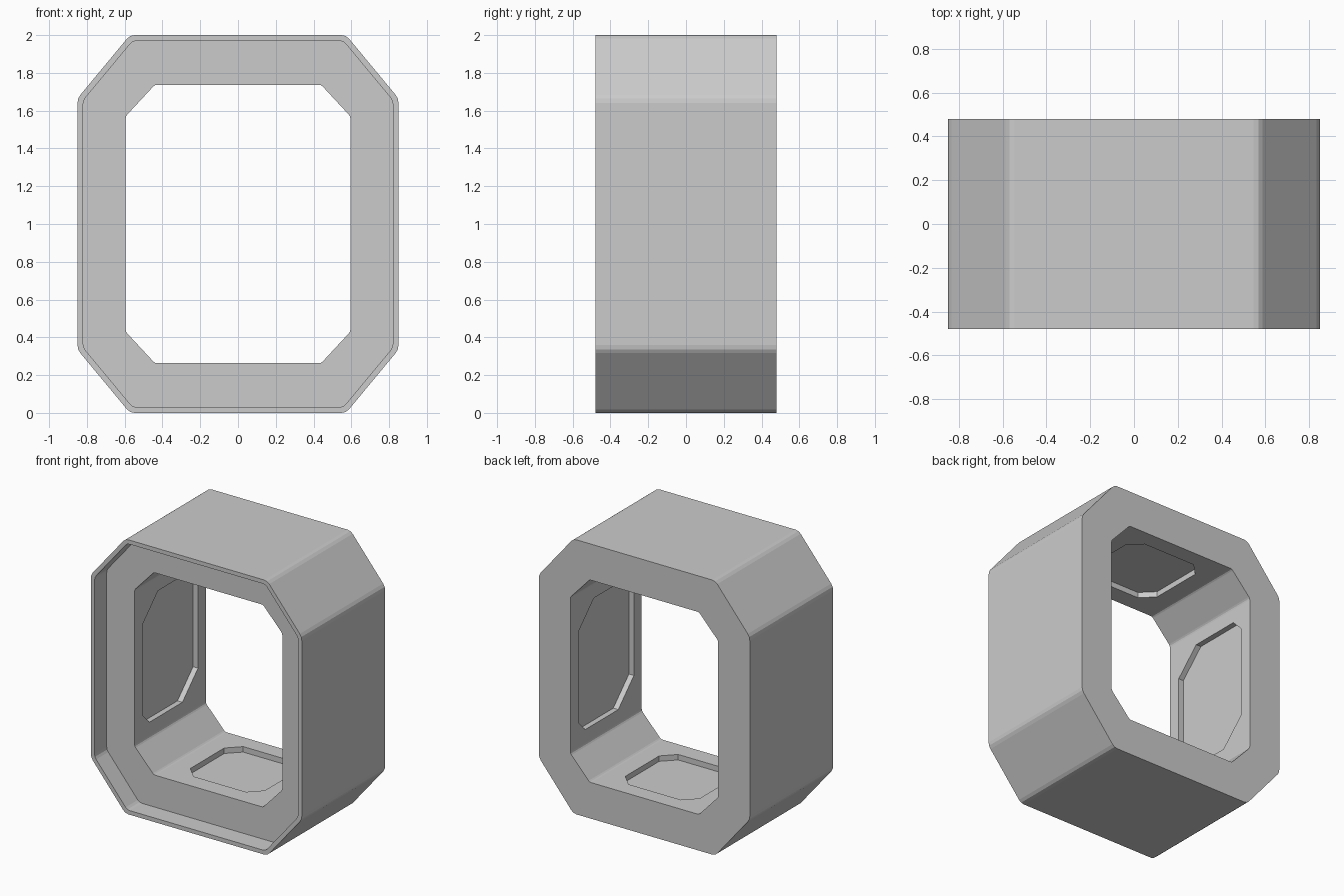
import bpy
import bmesh
from mathutils import Vector

old = bpy.data.objects.get("Cube")
if old:
    bpy.data.objects.remove(old, do_unlink=True)

grey = bpy.data.materials.new("plain_grey")
grey.use_nodes = True
grey.diffuse_color = (0.6, 0.6, 0.6, 1)
grey.node_tree.nodes["Principled BSDF"].inputs["Base Color"].default_value = (0.6, 0.6, 0.6, 1)


def cut_corners(points, cuts, rounded=False):
    """Replace each corner by a chamfer, or by a three-point round."""
    out = []
    for i, (p, c) in enumerate(zip(points, cuts)):
        p = Vector(p)
        before = p + (Vector(points[i - 1]) - p).normalized() * c
        after = p + (Vector(points[(i + 1) % len(points)]) - p).normalized() * c
        middle = (before + after) / 4 + p / 2
        out += [before, middle, after] if rounded else [before, after]
    return out


def octagon(half_w, half_h, flat_x, flat_z, radius):
    """Symmetric octagon in x and z with slightly rounded corners."""
    quarter = [(half_w, flat_z), (flat_x, half_h)]
    pts = quarter + [(-x, z) for x, z in reversed(quarter)]
    pts += [(-x, -z) for x, z in pts]
    return cut_corners(pts, [radius] * 8, True)


def make_object(name, loops, closed):
    """Skin a list of equal loops; closed joins last to first, else caps the ends."""
    bm = bmesh.new()
    rings = [[bm.verts.new(p) for p in loop] for loop in loops]
    n = len(rings[0])
    pairs = list(zip(rings, rings[1:]))
    if closed:
        pairs.append((rings[-1], rings[0]))
    else:
        bm.faces.new(rings[0])
        bm.faces.new(rings[-1])
    for a, b in pairs:
        for i in range(n):
            j = (i + 1) % n
            bm.faces.new((a[i], a[j], b[j], b[i]))
    bmesh.ops.recalc_face_normals(bm, faces=bm.faces)
    mesh = bpy.data.meshes.new(name)
    bm.to_mesh(mesh)
    bm.free()
    mesh.materials.append(grey)
    obj = bpy.data.objects.new(name, mesh)
    bpy.context.collection.objects.link(obj)
    return obj


# Octagonal frame: outer wall, raised front lip, recessed face, opening
FRONT, BACK, RECESS = -0.48, 0.48, -0.34
outer = octagon(0.85, 1.0, 0.572, 0.665, 0.025)
lip = octagon(0.82, 0.97, 0.557, 0.654, 0.02)
opening = octagon(0.595, 0.737, 0.44, 0.57, 0.012)
section = [(outer, BACK), (outer, FRONT), (lip, FRONT),
           (lip, RECESS), (opening, RECESS), (opening, BACK)]
frame = make_object("octagonal_frame",
                    [[(p.x, y, p.y + 1) for p in loop] for loop, y in section], True)


# Shallow chamfered panels sunk into the four inner walls
def panel(half_u, y0, y1, cuts):
    return cut_corners([(y0, -half_u), (y1, -half_u), (y1, half_u), (y0, half_u)], cuts)


DEPTH = 0.04
cutters = []
for side in (-1, 1):
    wall = panel(0.46, -0.25, 0.39, [0.08, 0.18, 0.08, 0.18][::side * -1])
    cutters.append(make_object("side_panel_cutter", [
        [(side * x, p.x, p.y + 1) for p in wall] for x in (0.55, 0.595 + DEPTH)], False))
    level = panel(0.30, -0.21, 0.36, [0.09] * 4)
    cutters.append(make_object("level_panel_cutter", [
        [(p.y, p.x, 1 + side * z) for p in level] for z in (0.69, 0.737 + DEPTH)], False))

bpy.context.view_layer.objects.active = frame
for cutter in cutters:
    cutter.hide_render = True
    mod = frame.modifiers.new("panel_recess", 'BOOLEAN')
    mod.operation = 'DIFFERENCE'
    mod.solver = 'EXACT'
    mod.object = cutter
    bpy.ops.object.modifier_apply(modifier=mod.name)
for cutter in cutters:
    bpy.data.objects.remove(cutter, do_unlink=True)
